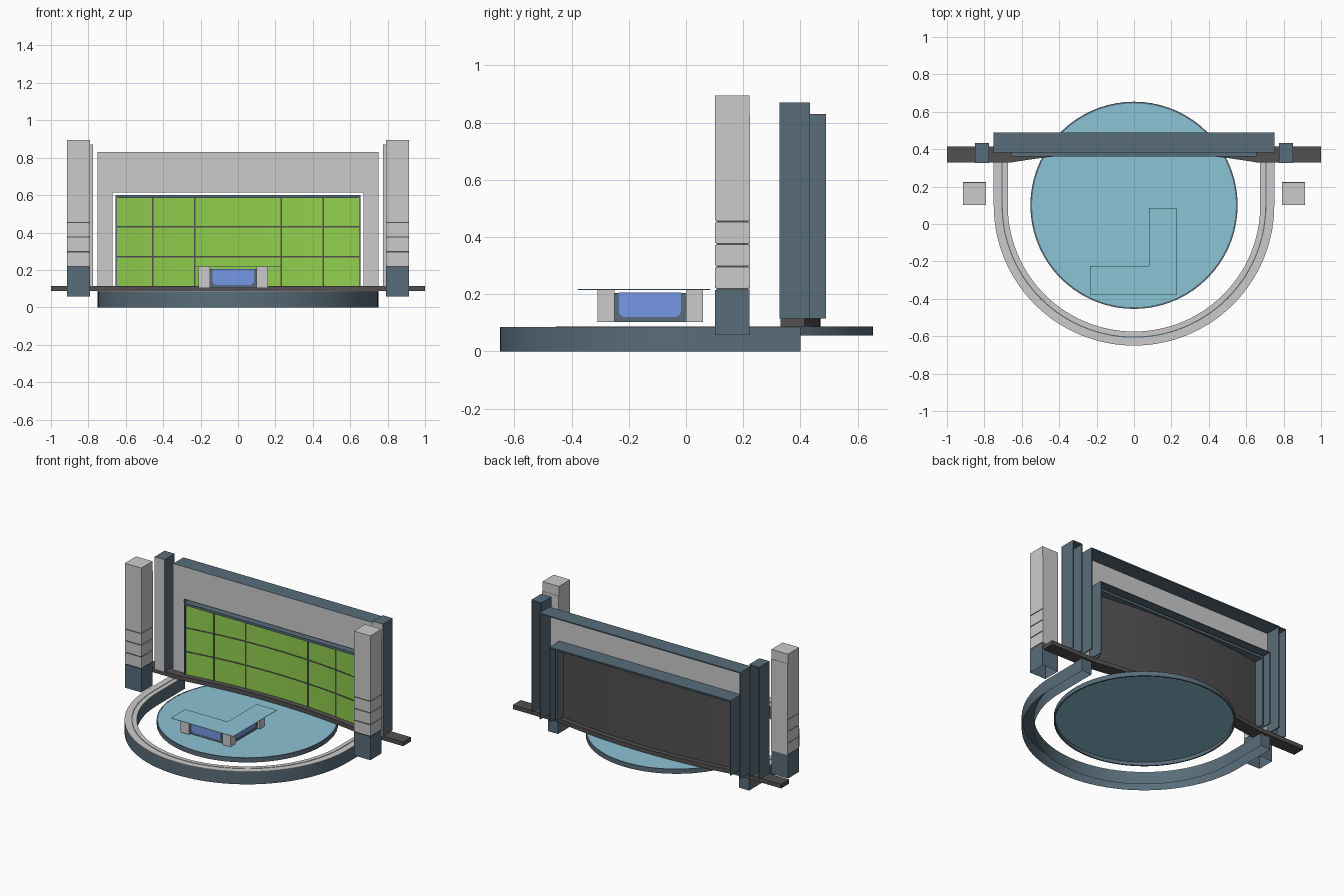
import bpy, bmesh, math

if "Cube" in bpy.data.objects:
    bpy.data.objects.remove(bpy.data.objects["Cube"])

def mat(name, r, g, b):
    m = bpy.data.materials.new(name)
    m.diffuse_color = (r, g, b, 1)
    m.use_nodes = True
    m.node_tree.nodes["Principled BSDF"].inputs["Base Color"].default_value = m.diffuse_color
    return m

SLATE = mat("slate", 0.10, 0.153, 0.195)
DARK = mat("charcoal", 0.085, 0.08, 0.08)
TEAL = mat("teal", 0.263, 0.546, 0.66)
GREEN = mat("green", 0.28, 0.62, 0.075)
BLUE = mat("blue", 0.18, 0.318, 0.79)

def finish(name, bm, m=None, recalc=True):
    if recalc:
        bmesh.ops.recalc_face_normals(bm, faces=bm.faces)
    me = bpy.data.meshes.new(name)
    bm.to_mesh(me)
    bm.free()
    ob = bpy.data.objects.new(name, me)
    bpy.context.collection.objects.link(ob)
    if m:
        me.materials.append(m)
    return ob

def prism(name, pts, lo, hi, m=None, axis="z", floor=True):
    """Extrude a 2D outline along z, or along x / y when asked."""
    put = {"z": lambda a, b, c: (a, b, c),
           "y": lambda a, b, c: (a, c, b),
           "x": lambda a, b, c: (c, a, b)}[axis]
    bm = bmesh.new()
    low = [bm.verts.new(put(a, b, lo)) for a, b in pts]
    top = [bm.verts.new(put(a, b, hi)) for a, b in pts]
    if floor:
        bm.faces.new(low)
    bm.faces.new(top)
    n = len(pts)
    for i in range(n):
        j = (i + 1) % n
        bm.faces.new((low[i], low[j], top[j], top[i]))
    return finish(name, bm, m)

def box(name, x0, x1, y0, y1, z0, z1, m=None, floor=True):
    x0, x1 = sorted((x0, x1))
    return prism(name, [(x0, y0), (x1, y0), (x1, y1), (x0, y1)], z0, z1, m, floor=floor)

def tiles(name, x0, x1, z0, z1, y, nx, nz):
    """Flat front-facing cladding made of separate butted tiles."""
    x0, x1 = sorted((x0, x1))
    dx, dz = (x1 - x0) / nx, (z1 - z0) / nz
    bm = bmesh.new()
    for i in range(nx):
        for k in range(nz):
            a, b = x0 + i * dx, z0 + k * dz
            bm.faces.new([bm.verts.new(p) for p in
                          ((a, y, b), (a + dx, y, b), (a + dx, y, b + dz), (a, y, b + dz))])
    return finish(name, bm, recalc=False)

def arc(cx, cy, r, a0, a1, n):
    return [(cx + r * math.cos(math.radians(a0 + (a1 - a0) * i / n)),
             cy + r * math.sin(math.radians(a0 + (a1 - a0) * i / n))) for i in range(n + 1)]

def smooth(ob):
    bpy.ops.object.select_all(action="DESELECT")
    ob.select_set(True)
    bpy.context.view_layer.objects.active = ob
    bpy.ops.object.shade_smooth_by_angle(angle=math.radians(30))

def lathe(name, profile, m, n=72):
    """Closed ring profile (r, z) turned about the stage centre."""
    bm = bmesh.new()
    rings = [[bm.verts.new((r * math.cos(2 * math.pi * i / n),
                            0.1 + r * math.sin(2 * math.pi * i / n), z))
              for r, z in profile] for i in range(n)]
    k = len(profile)
    for i in range(n):
        a, b = rings[i], rings[(i + 1) % n]
        for j in range(k):
            bm.faces.new((a[j], b[j], b[(j + 1) % k], a[(j + 1) % k]))
    return finish(name, bm, m)

# Round stage: slate rim holding a teal floor
smooth(lathe("stage_rim", [(0.545, 0.056), (0.554, 0.056), (0.554, 0.087), (0.545, 0.087)], SLATE))
smooth(prism("stage_floor", arc(0, 0.1, 0.546, 0, 355, 71), 0.080, 0.086, TEAL))

# Horseshoe step around the stage: hollow slate body, two grey top bands with a groove
def horseshoe(name, ro, ri, z0, z1, m=None):
    outer = [(-ro, 0.4)] + arc(0, 0.1, ro, 180, 360, 56) + [(ro, 0.4)]
    inner = [(-ri, 0.4)] + arc(0, 0.1, ri, 180, 360, 56) + [(ri, 0.4)]
    bm = bmesh.new()
    rows = [[bm.verts.new((*p, z)) for p, z in
             ((o, z0), (o, z1), (i, z1), (i, z0))] for o, i in zip(outer, inner)]
    for a, b in zip(rows, rows[1:]):
        for j in range(3):
            bm.faces.new((a[j], b[j], b[j + 1], a[j + 1]))
    bm.faces.new(rows[0])
    bm.faces.new(rows[-1])
    smooth(finish(name, bm, m))

horseshoe("step_body", 0.75, 0.675, 0, 0.083, SLATE)
horseshoe("step_top_outer", 0.75, 0.708, 0.083, 0.086)
horseshoe("step_top_inner", 0.702, 0.675, 0.083, 0.086)

# Bowed shapes following the concave screen
def bow(x, half=0.65):
    return 0.055 * max(0, 1 - (x / half) ** 2)

def bowed(name, half, y0, y1, z0, z1, m):
    xs = [-half + 2 * half * i / 32 for i in range(33)]
    pts = [(x, y0 + bow(x)) for x in xs] + [(x, y1 + bow(x)) for x in reversed(xs)]
    smooth(prism(name, pts, z0, z1, m))

xs = [-1] + [-0.65 + 1.3 * i / 32 for i in range(33)] + [1]
prism("floor_beam", [(x, 0.33 + bow(x)) for x in xs]
      + [(x, 0.415 + bow(x)) for x in reversed(xs)], 0.087, 0.115, DARK)

# Screen with its dark backing and dividing bars
bowed("screen_face", 0.646, 0.366, 0.370, 0.115, 0.584, GREEN)
bowed("screen_back", 0.646, 0.370, 0.383, 0.115, 0.584, DARK)
for z in (0.27, 0.43):
    bowed("screen_bar_level", 0.646, 0.364, 0.367, z - 0.004, z + 0.004, DARK)
for x in (-0.455, -0.23, 0.23, 0.455):
    y = 0.364 + bow(x)
    box("screen_bar_upright", x - 0.004, x + 0.004, y - 0.001, y + 0.004, 0.115, 0.584, DARK)

# Screen casing
box("screen_hood", -0.656, 0.656, 0.36, 0.45, 0.584, 0.600, SLATE)
for s in (-1, 1):
    box("screen_cheek", s * 0.646, s * 0.656, 0.36, 0.45, 0.115, 0.584, SLATE)

# Portal wall: open-backed channel with grey tiled front
box("wall_cap", -0.75, 0.75, 0.382, 0.49, 0.822, 0.83, SLATE)
box("wall_soffit", -0.675, 0.675, 0.382, 0.49, 0.613, 0.62, SLATE)
tiles("wall_header_front", -0.75, 0.75, 0.613, 0.83, 0.381, 48, 1)
for s in (-1, 1):
    box("wall_end", s * 0.742, s * 0.75, 0.382, 0.49, 0.115, 0.822, SLATE)
    box("wall_return", s * 0.670, s * 0.676, 0.382, 0.49, 0.115, 0.62, SLATE)
    tiles("wall_leg_front", s * 0.67, s * 0.75, 0.115, 0.613, 0.381, 2, 16)

# Flanking posts, also open-backed channels
for s in (-1, 1):
    box("post_cap", s * 0.775, s * 0.85, 0.327, 0.433, 0.862, 0.87, SLATE)
    for x in (0.775, 0.843):
        box("post_side", s * x, s * (x + 0.007), 0.327, 0.433, 0.115, 0.862, SLATE)
    tiles("post_front", s * 0.775, s * 0.85, 0.115, 0.87, 0.326, 2, 20)

# Front columns: hollow slate base, three blocks, ribbed shaft, plain back and cap
for s in (-1, 1):
    def slab(name, z0, z1, inset=0.0, m=None, floor=True):
        box(name, s * (0.792 + inset), s * (0.915 - inset),
            0.102 + inset, 0.222 - inset, z0, z1, m, floor)
    slab("column_base", 0.057, 0.215, 0, SLATE, False)
    slab("column_core", 0.215, 0.457, 0.004, DARK)
    for i in range(3):
        slab("column_block", 0.221 + i * 0.079, 0.293 + i * 0.079)
    step = (0.83 - 0.457) / 14
    for i in range(14):
        slab("column_rib", 0.457 + i * step, 0.457 + (i + 1) * step)
    box("column_back", s * 0.792, s * 0.915, 0.2215, 0.224, 0.215, 0.83)
    slab("column_cap", 0.83, 0.895)

# Desk: three pillars, two slate fronts with blue inlays, thin L-shaped top
for x, y in ((-0.18, -0.28), (0.13, -0.28), (0.13, 0.03)):
    box("desk_pillar", x - 0.03, x + 0.03, y - 0.03, y + 0.03, 0.102, 0.215)
box("desk_front_panel", -0.15, 0.10, -0.295, -0.265, 0.102, 0.204, SLATE)
box("desk_side_panel", 0.115, 0.145, -0.25, 0.0, 0.102, 0.204, SLATE)

def inlay(a, b):
    r = 0.022
    return ([(a, 0.206)] + arc(a + r, 0.12 + r, r, 180, 270, 6)
            + arc(b - r, 0.12 + r, r, 270, 360, 6) + [(b, 0.206)])

prism("desk_front_inlay", inlay(-0.135, 0.085), -0.30, -0.27, BLUE, "y")
prism("desk_side_inlay", inlay(-0.235, -0.018), 0.12, 0.15, BLUE, "x")
prism("desk_top", [(-0.235, -0.38), (0.23, -0.38), (0.23, 0.085), (0.08, 0.085),
                   (0.08, -0.225), (-0.235, -0.225)], 0.2155, 0.218, TEAL)
